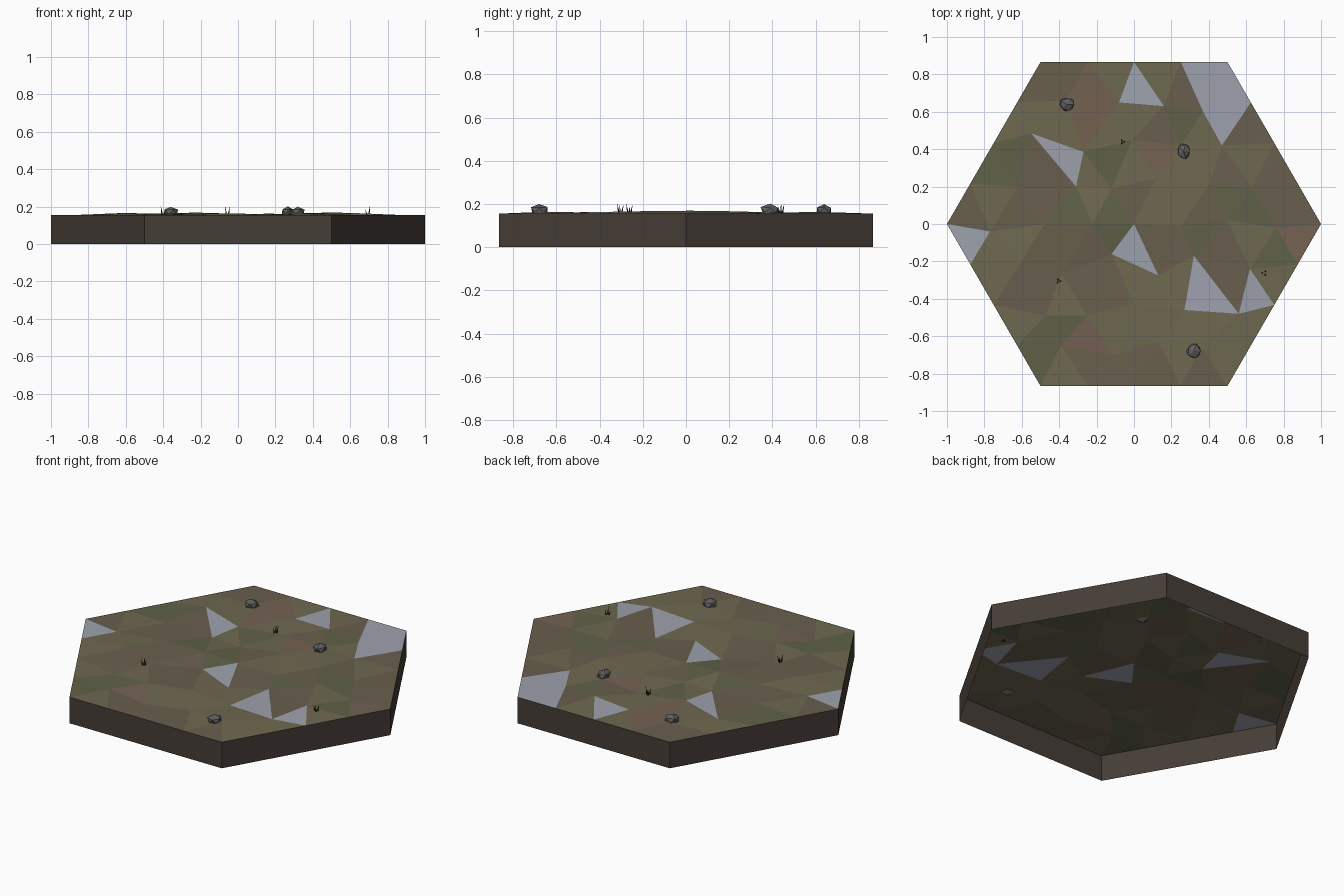
import bpy, bmesh, math, random
from mathutils import Vector

if "Cube" in bpy.data.objects:
    bpy.data.objects.remove(bpy.data.objects["Cube"])

random.seed(7)
RIM = 0.155
DY = math.sqrt(3) / 8


def material(name, rgb):
    m = bpy.data.materials.new(name)
    m.diffuse_color = (*rgb, 1)
    m.use_nodes = True
    m.node_tree.nodes["Principled BSDF"].inputs["Base Color"].default_value = m.diffuse_color
    return m


def make_object(name, bm, mats):
    me = bpy.data.meshes.new(name)
    bm.to_mesh(me)
    bm.free()
    for m in mats:
        me.materials.append(m)
    ob = bpy.data.objects.new(name, me)
    bpy.context.collection.objects.link(ob)
    return ob


palette = [
    material("moss_green", (0.115, 0.12, 0.065)),
    material("olive", (0.155, 0.14, 0.08)),
    material("mud", (0.14, 0.115, 0.075)),
    material("clay", (0.175, 0.12, 0.085)),
    material("puddle", (0.34, 0.36, 0.42)),
]
soil = material("soil", (0.06, 0.047, 0.038))
stone = material("stone", (0.12, 0.115, 0.115))
reed = material("reed", (0.03, 0.025, 0.015))

# Ground: triangular grid of four steps per side, inner points nudged
inner = {
    3: [(-.36, .66), (-.08, .65), (.16, .63), (.37, .60)],
    2: [(-.55, .485), (-.27, .385), (-.01, .45), (.25, .42), (.47, .42)],
    1: [(-.62, .20), (-.31, .20), (-.12, .19), (.12, .245), (.40, .21), (.63, .19)],
    0: [(-.77, -.04), (-.48, 0), (-.22, 0), (0, 0), (.25, -.01), (.5, .02), (.76, -.02)],
    -1: [(-.60, -.20), (-.39, -.27), (-.12, -.16), (.13, -.275), (.32, -.17), (.62, -.24)],
    -2: [(-.47, -.49), (-.25, -.49), (0, -.43), (.27, -.46), (.56, -.48)],
    -3: [(-.39, -.65), (-.12, -.70), (.13, -.63), (.36, -.66)],
}
puddles = [(.03, .715), (.375, .78), (.5, .705), (.49, .557), (-.377, .357),
           (-.88, -.08), (0, -.145), (.38, -.37), (.64, -.385)]
clay_spots = [(-.4, -.12), (.12, .46), (.9, -.06), (-.22, .62), (-.2, -.72)]

bm = bmesh.new()
rows = []
for r in range(4, -5, -1):
    n = 9 - abs(r)
    row = []
    for k in range(n):
        if abs(r) == 4 or k in (0, n - 1):
            co = ((k - (n - 1) / 2) * 0.25, r * DY, RIM)
        else:
            co = (*inner[r][k - 1], RIM + random.uniform(-0.004, 0.014))
        row.append(bm.verts.new(co))
    rows.append(row)


def add_tri(*v):
    f = bm.faces.new(v)
    c = f.calc_center_median().to_2d()
    near = lambda pts, d: any((Vector(p) - c).length < d for p in pts)
    if near(puddles, 0.06):
        f.material_index = 4
    elif near(clay_spots, 0.15):
        f.material_index = random.choice((2, 3))
    else:
        f.material_index = random.choice((0, 1, 1, 2))


for a, b in zip(rows, rows[1:]):
    up, lo = (a, b) if len(a) < len(b) else (b, a)
    flip = up is b
    for i in range(len(lo) - 1):
        t = (lo[i], lo[i + 1], up[i])
        add_tri(*(t[::-1] if flip else t))
    for i in range(len(up) - 1):
        t = (up[i], lo[i + 1], up[i + 1])
        add_tri(*(t[::-1] if flip else t))
make_object("ground", bm, palette)

# Side walls: open hexagonal band
bm = bmesh.new()
ring = [(math.cos(i * math.pi / 3), math.sin(i * math.pi / 3)) for i in range(6)]
bot = [bm.verts.new((x, y, 0)) for x, y in ring]
top = [bm.verts.new((x, y, RIM)) for x, y in ring]
for i in range(6):
    j = (i + 1) % 6
    bm.faces.new((bot[i], bot[j], top[j], top[i]))
make_object("side_walls", bm, [soil])

# Rocks: squashed, roughened icospheres
for n, (x, y, sx, sy) in enumerate([(-.36, .64, .044, .042), (.265, .39, .038, .048),
                                    (.32, -.68, .043, .043)]):
    bm = bmesh.new()
    bmesh.ops.create_icosphere(bm, subdivisions=1, radius=1)
    for v in bm.verts:
        s = random.uniform(0.85, 1.1)
        v.co = (v.co.x * s * sx, v.co.y * s * sy, v.co.z * s * 0.027)
    ob = make_object(f"rock_{n + 1}", bm, [stone])
    ob.location = (x, y, 0.172)

# Reed tufts: three leaning pointed blades each
for n, (x, y) in enumerate([(-.06, .44), (.697, -.262), (-.403, -.305)]):
    bm = bmesh.new()
    for i in range(3):
        a = n + i * 2 * math.pi / 3
        d = Vector((math.cos(a), math.sin(a), 0))
        base = d * 0.007
        tip = bm.verts.new(base + d * 0.011 + Vector((0, 0, random.uniform(0.03, 0.05))))
        foot = [bm.verts.new(base + 0.005 * Vector((math.cos(a + j * 2.0944),
                                                    math.sin(a + j * 2.0944), 0)))
                for j in range(3)]
        for j in range(3):
            bm.faces.new((foot[j], foot[(j + 1) % 3], tip))
    ob = make_object(f"reed_tuft_{n + 1}", bm, [reed])
    ob.location = (x, y, 0.157)
